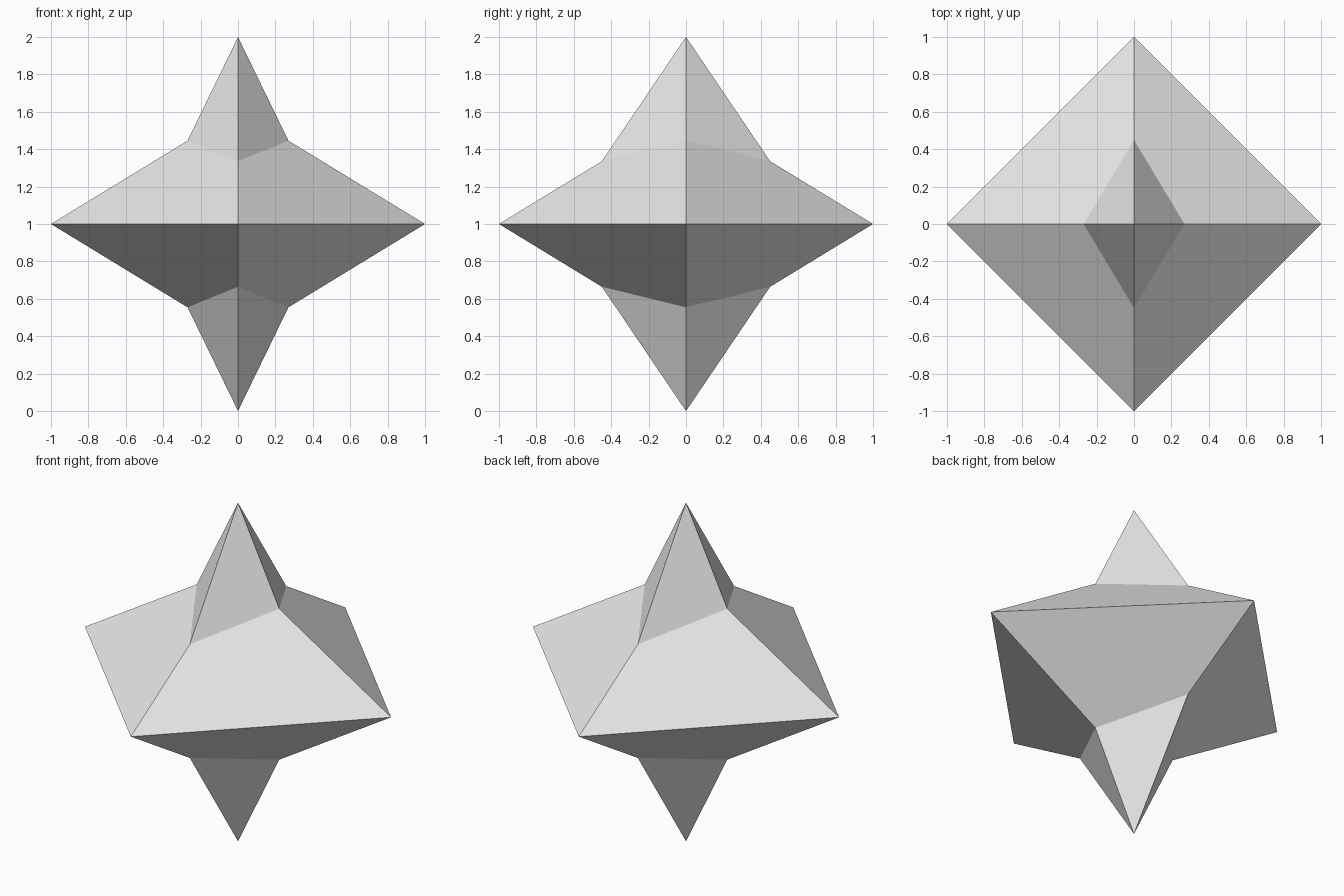
import bpy, bmesh

cube = bpy.data.objects.get("Cube")
if cube:
    bpy.data.objects.remove(cube)

grey = bpy.data.materials.new("light_grey")
grey.use_nodes = True
colour = (0.8, 0.8, 0.8, 1)
grey.diffuse_color = colour
grey.node_tree.nodes["Principled BSDF"].inputs["Base Color"].default_value = colour

MID = 1.0                                    # height of the wide rim
WIDE_X, WIDE_Y, WIDE_H = 1.0, 1.0, 0.61      # half sizes of the flat bipyramid
TALL_X, TALL_Y, TALL_H = 0.4865, 0.677, 1.0  # half sizes of the tall bipyramid


def crossing(wide, tall):
    """Radius and height where the tall edge leaves the wide edge."""
    h = (wide - tall) / (wide / WIDE_H - tall / TALL_H)
    return tall * (1 - h / TALL_H), h


def ring(bm, rx, ry, zx, zy):
    points = [(rx, 0, zx), (0, ry, zy), (-rx, 0, zx), (0, -ry, zy)]
    return [bm.verts.new(p) for p in points]


bm = bmesh.new()
rim = ring(bm, WIDE_X, WIDE_Y, MID, MID)
neck_x, rise_x = crossing(WIDE_X, TALL_X)
neck_y, rise_y = crossing(WIDE_Y, TALL_Y)

# Upper and lower halves: sloping skirt, then a four-sided spike
for side in (1, -1):
    neck = ring(bm, neck_x, neck_y, MID + side * rise_x, MID + side * rise_y)
    tip = bm.verts.new((0, 0, MID + side * TALL_H))
    for i in range(4):
        j = (i + 1) % 4
        bm.faces.new((rim[i], rim[j], neck[j], neck[i]))
        bm.faces.new((neck[i], neck[j], tip))

bmesh.ops.recalc_face_normals(bm, faces=bm.faces)
mesh = bpy.data.meshes.new("spiked_star")
bm.to_mesh(mesh)
bm.free()
mesh.materials.append(grey)
star = bpy.data.objects.new("spiked_star", mesh)
bpy.context.collection.objects.link(star)
